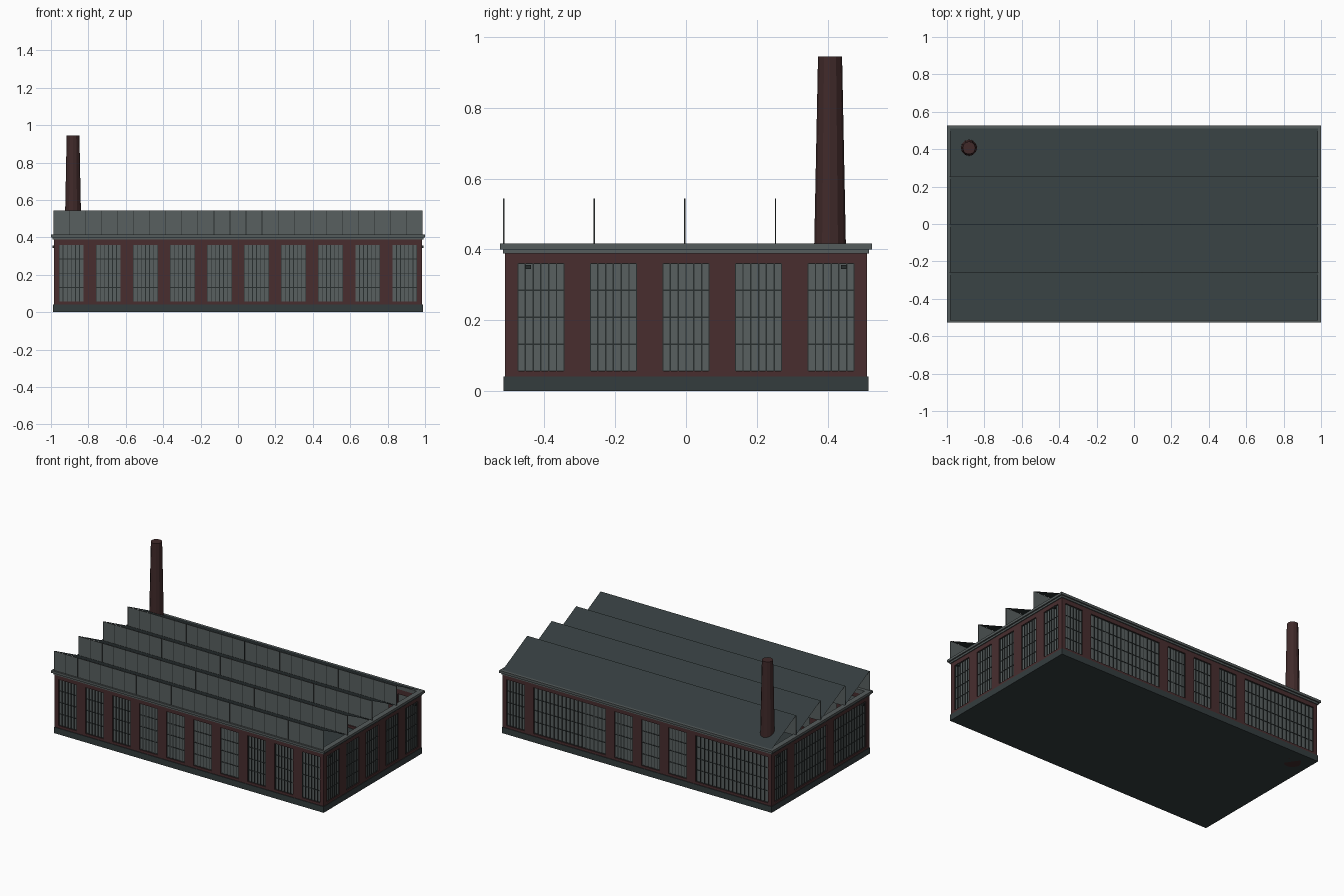
import bpy, bmesh, math
from mathutils import Matrix, Vector

cube = bpy.data.objects.get("Cube")
if cube:
    bpy.data.objects.remove(cube)


def material(name, r, g, b):
    m = bpy.data.materials.new(name)
    m.use_nodes = True
    m.diffuse_color = (r, g, b, 1)
    shader = m.node_tree.nodes["Principled BSDF"]
    shader.inputs["Base Color"].default_value = (r, g, b, 1)
    shader.inputs["Roughness"].default_value = 0.8
    return m


BRICK = material("brick", 0.065, 0.027, 0.028)
CHIMNEY = material("chimney_brick", 0.052, 0.023, 0.023)
GLASS = material("grey_glass", 0.098, 0.115, 0.115)
TRIM = material("grey_trim", 0.09, 0.106, 0.106)
SLATE = material("slate", 0.034, 0.046, 0.048)
FRAME = material("dark_frame", 0.022, 0.028, 0.028)


def add_box(bm, x0, x1, y0, y1, z0, z1):
    size = Matrix.Diagonal((x1 - x0, y1 - y0, z1 - z0, 1))
    mid = Vector((x0 + x1, y0 + y1, z0 + z1)) / 2
    bmesh.ops.create_cube(bm, size=1, matrix=Matrix.Translation(mid) @ size)


def finish(bm, name, mat, turn=0):
    bm.transform(Matrix.Rotation(turn, 4, 'Z'))
    mesh = bpy.data.meshes.new(name)
    bm.to_mesh(mesh)
    bm.free()
    mesh.materials.append(mat)
    ob = bpy.data.objects.new(name, mesh)
    bpy.context.collection.objects.link(ob)
    return ob


HX, HY = 0.985, 0.511            # wall half sizes
BASE, EAVE = 0.04, 0.392         # wall bottom and top
SILL, HEAD = 0.056, 0.36         # window bottom and top
THICK, HALF = 0.02, 0.066        # wall thickness, half window width
BAR = 0.002                      # half glazing bar width


def build_wall(side, turn, half, dist, pitch, groups):
    """One wall; groups lists how many bays each opening spans."""
    bays = sum(groups)
    openings, bay = [], 0
    for n in groups:
        first = (bay - (bays - 1) / 2) * pitch
        openings.append((first - HALF, first + (n - 1) * pitch + HALF, n))
        bay += n
    out, inn = -dist, -dist + THICK

    # brick bands and piers
    bm = bmesh.new()
    add_box(bm, -half, half, out, inn, BASE, SILL)
    add_box(bm, -half, half, out, inn, HEAD, EAVE)
    edges = [-half] + [e for o in openings for e in o[:2]] + [half]
    for a, b in zip(edges[::2], edges[1::2]):
        add_box(bm, a, b, out, inn, SILL, HEAD)
    finish(bm, side + "_wall", BRICK, turn)

    # recessed panes with glazing bars
    panes, bars = bmesh.new(), bmesh.new()
    for a, b, n in openings:
        add_box(panes, a, b, out + 0.008, out + 0.012, SILL, HEAD)
        cols = 6 * n
        for i in range(cols + 1):
            u = a + (b - a) * i / cols
            add_box(bars, max(a, u - BAR), min(b, u + BAR), out + 0.004, out + 0.009, SILL, HEAD)
        for j in range(5):
            z = SILL + (HEAD - SILL) * j / 4
            add_box(bars, a, b, out + 0.005, out + 0.009, max(SILL, z - BAR), min(HEAD, z + BAR))
    finish(panes, side + "_window_panes", GLASS, turn)
    finish(bars, side + "_window_bars", FRAME, turn)


build_wall("front", 0, HX, HY, 0.198, [1] * 10)
build_wall("back", math.pi, HX, HY, 0.198, [1, 3, 1, 1, 1, 3])
build_wall("right", math.pi / 2, HY, HX, 0.205, [1] * 5)
build_wall("left", -math.pi / 2, HY, HX, 0.205, [1, 2, 2])

# plinth slab
bm = bmesh.new()
add_box(bm, -0.988, 0.988, -0.515, 0.515, 0, BASE)
finish(bm, "plinth", SLATE)

# stepped cornice ring
bm = bmesh.new()
for grow, z0, z1 in ((0.006, 0.388, 0.4), (0.015, 0.4, 0.416)):
    x, y = HX + grow, HY + grow
    for s in (-1, 1):
        ya, yb = sorted((s * y, s * (HY - THICK)))
        add_box(bm, -x, x, ya, yb, z0, z1)
        xa, xb = sorted((s * x, s * (HX - THICK)))
        add_box(bm, xa, xb, -HY + THICK, HY - THICK, z0, z1)
finish(bm, "cornice", TRIM)

# sawtooth roof: upright glazing at the front of each bay, slope falling behind
LOW, RIDGE, DEPTH, PANELS = 0.41, 0.545, 0.256, 23
slopes, lights, bars = bmesh.new(), bmesh.new(), bmesh.new()
for k in range(4):
    y = -0.514 + k * DEPTH
    corners = [(-HX, y, RIDGE), (-HX, y + DEPTH, LOW + 0.007),
               (HX, y + DEPTH, LOW + 0.007), (HX, y, RIDGE)]
    slopes.faces.new([slopes.verts.new(c) for c in corners])
    add_box(lights, -HX, HX, y - 0.002, y + 0.001, LOW, RIDGE - 0.001)
    for i in range(PANELS + 1):
        x = -HX + 2 * HX * i / PANELS
        add_box(bars, x - 0.0015, x + 0.0015, y - 0.003, y - 0.001, LOW, RIDGE - 0.002)
finish(slopes, "roof_slopes", SLATE)
finish(lights, "roof_lights", GLASS)
finish(bars, "roof_light_bars", FRAME)

# tapered chimney
bm = bmesh.new()
bmesh.ops.create_cone(bm, cap_ends=True, segments=12, radius1=0.053, radius2=0.034,
                      depth=0.945, matrix=Matrix.Translation((-0.882, 0.407, 0.4725)))
finish(bm, "chimney", CHIMNEY)

# small wall lamps on both ends
bm = bmesh.new()
for sx in (-1, 1):
    for sy in (-1, 1):
        xa, xb = sorted((sx * (HX - 0.01), sx * (HX + 0.008)))
        add_box(bm, xa, xb, sy * 0.446 - 0.008, sy * 0.446 + 0.008, 0.344, 0.356)
finish(bm, "wall_lamps", FRAME)
